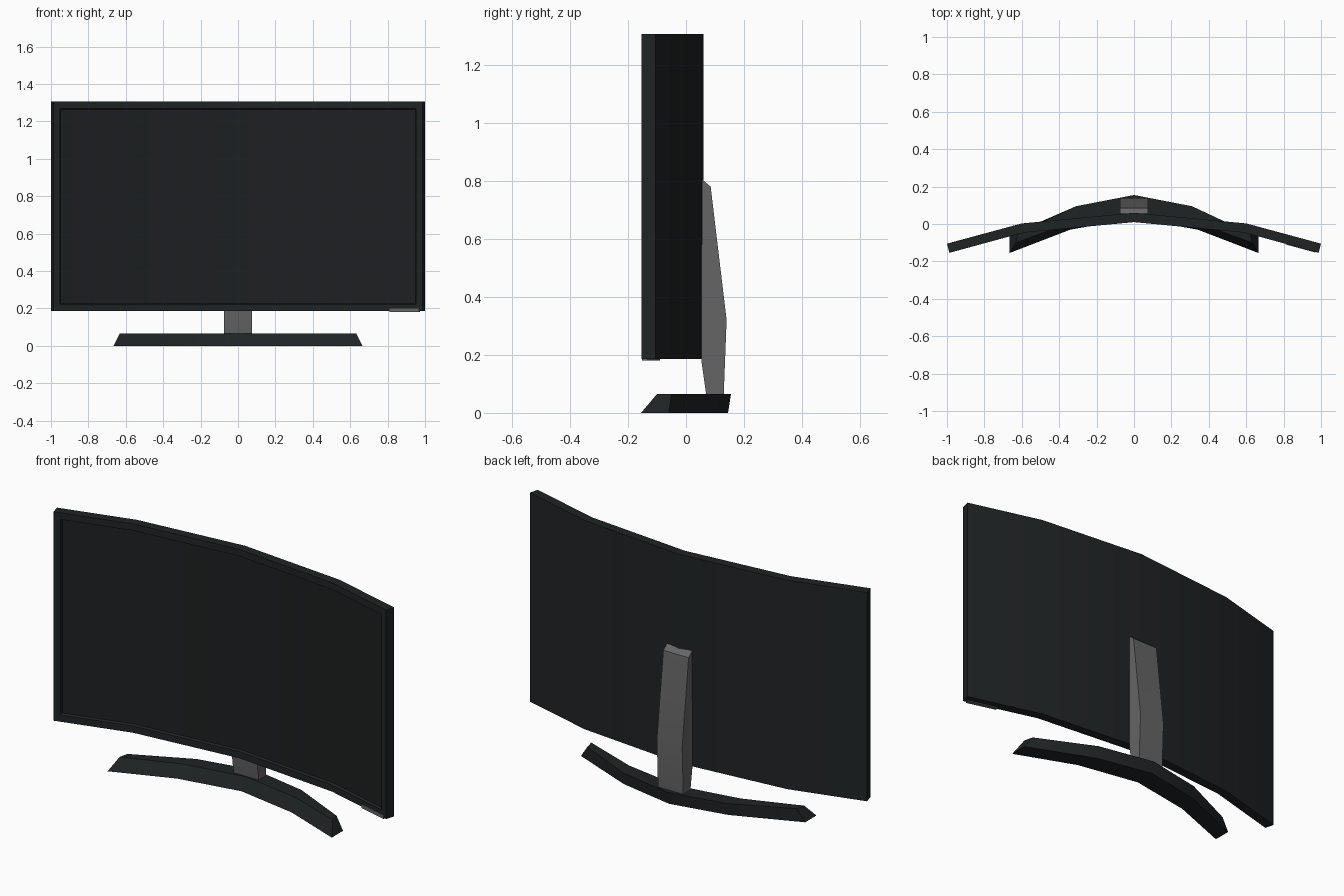
import bpy, bmesh, math

if "Cube" in bpy.data.objects:
    bpy.data.objects.remove(bpy.data.objects["Cube"])


def material(name, rgb):
    m = bpy.data.materials.new(name)
    m.diffuse_color = (*rgb, 1)
    m.use_nodes = True
    m.node_tree.nodes["Principled BSDF"].inputs["Base Color"].default_value = m.diffuse_color
    return m


BLACK = material("black_plastic", (0.014, 0.017, 0.018))
SCREEN = material("dark_glass", (0.012, 0.014, 0.015))
GREY = material("grey_metal", (0.13, 0.13, 0.13))


def loft(rings):
    """Closed bmesh skinned through rings of equal point count."""
    bm = bmesh.new()
    vs = [[bm.verts.new(p) for p in r] for r in rings]
    n = len(rings[0])
    for a, b in zip(vs, vs[1:]):
        for i in range(n):
            j = (i + 1) % n
            bm.faces.new((a[i], a[j], b[j], b[i]))
    bm.faces.new(vs[0])
    bm.faces.new(vs[-1])
    bmesh.ops.recalc_face_normals(bm, faces=bm.faces)
    return bm


def finish(bm, name, *mats):
    me = bpy.data.meshes.new(name)
    bm.to_mesh(me)
    bm.free()
    ob = bpy.data.objects.new(name, me)
    bpy.context.collection.objects.link(ob)
    for m in mats:
        me.materials.append(m)
    bpy.ops.object.select_all(action='DESELECT')
    ob.select_set(True)
    bpy.context.view_layer.objects.active = ob
    bpy.ops.object.shade_smooth_by_angle(angle=math.radians(25))
    return ob


def mirrored(half):
    """Rings from centre to +x, completed with their mirror to -x."""
    left = [[(-x, y, z) for x, y, z in r] for r in reversed(half[1:])]
    return left + half


# curved panel: (front x, y), (back x, y) from centre to right edge
Z0, Z1 = 0.185, 1.305
stations = [((0, 0.01), (0, 0.06)),
            ((0.59, -0.046), (0.60, 0.003)),
            ((0.987, -0.154), (1.0, -0.105))]
bm = loft(mirrored([[(*f, Z0), (*b, Z0), (*b, Z1), (*f, Z1)] for f, b in stations]))

# bezel: inset the front, then step the screen back
front = [f for f in bm.faces if f.normal.y < -0.8]
bmesh.ops.inset_region(bm, faces=front, thickness=0.036, use_even_offset=True)
bmesh.ops.inset_region(bm, faces=front, thickness=0.006, depth=-0.012, use_even_offset=True)
for f in front:
    f.material_index = 1
finish(bm, "curved_panel", BLACK, SCREEN)

# arched foot: bottom front, bottom back, top back, top front
H = 0.065
foot = [[(0, 0.03, 0), (0, 0.145, 0), (0, 0.155, H), (0, 0.065, H)],
        [(0.34, -0.03, 0), (0.31, 0.085, 0), (0.31, 0.095, H), (0.33, 0.01, H)],
        [(0.665, -0.155, 0), (0.665, -0.06, 0), (0.62, -0.05, H), (0.632, -0.1, H)]]
finish(loft(mirrored(foot)), "foot", BLACK)

# neck: side profile (y, z) extruded across x
profile = [(0.055, 0.805), (0.085, 0.78), (0.14, 0.32), (0.13, 0.06), (0.07, 0.06), (0.053, 0.18)]
finish(loft([[(x, y, z) for y, z in profile] for x in (-0.075, 0.075)]), "neck", GREY)

# button strip under the right corner of the bezel
bm = bmesh.new()
bmesh.ops.create_cube(bm, size=1)
bmesh.ops.scale(bm, vec=(0.165, 0.02, 0.02), verts=bm.verts)
strip = finish(bm, "button_strip", GREY)
strip.location = (0.892, -0.121, 0.19)
strip.rotation_euler.z = math.atan2(-0.108, 0.397)
